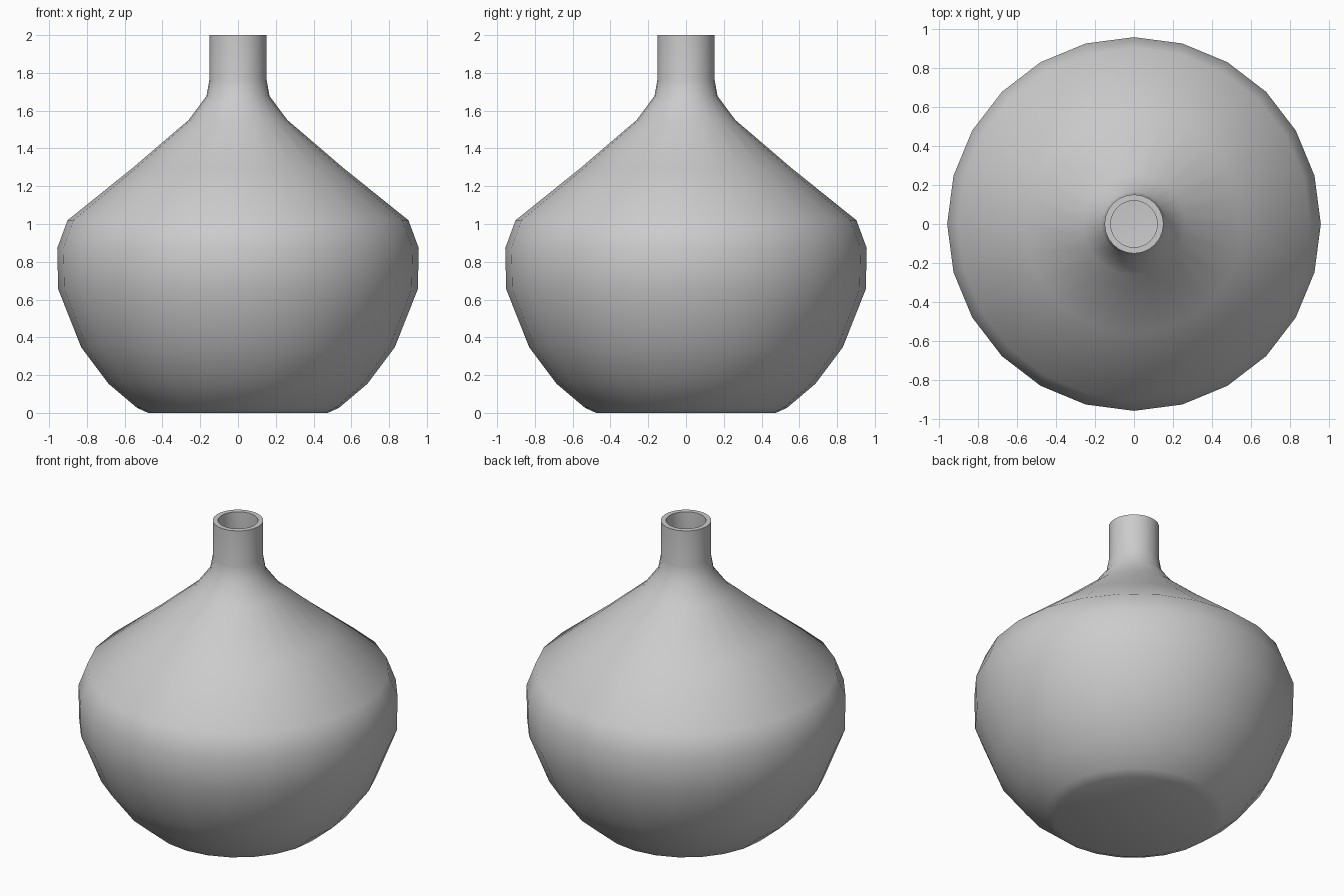
import bpy, bmesh, math

if "Cube" in bpy.data.objects:
    bpy.data.objects.remove(bpy.data.objects["Cube"])

SIDES = 24
WALL = 0.031

# Outer profile from base to rim: (radius, height)
PROFILE = [(0.475, 0.0), (0.535, 0.027), (0.685, 0.154), (0.83, 0.347),
           (0.952, 0.655), (0.957, 0.873), (0.902, 1.02), (0.56, 1.295),
           (0.262, 1.55), (0.167, 1.677), (0.151, 1.766), (0.151, 2.0)]

# Turned outer skin, open at the rim and closed by the base
bm = bmesh.new()
rings = []
for r, z in PROFILE:
    rings.append([bm.verts.new((r * math.cos(2 * math.pi * i / SIDES),
                                r * math.sin(2 * math.pi * i / SIDES), z))
                  for i in range(SIDES)])
for low, high in zip(rings, rings[1:]):
    for i in range(SIDES):
        j = (i + 1) % SIDES
        bm.faces.new((low[i], low[j], high[j], high[i]))
bm.faces.new(list(reversed(rings[0])))

mesh = bpy.data.meshes.new("vase")
bm.to_mesh(mesh)
bm.free()
vase = bpy.data.objects.new("vase", mesh)
bpy.context.collection.objects.link(vase)
bpy.context.view_layer.objects.active = vase
vase.select_set(True)

# Wall thickness, grown inwards
wall = vase.modifiers.new("wall", 'SOLIDIFY')
wall.thickness = WALL
wall.offset = -1
wall.use_even_offset = True
bpy.ops.object.modifier_apply(modifier="wall")

# Smooth body, sharp rim
bpy.ops.object.shade_smooth_by_angle(angle=math.radians(50))

# Plain grey clay
clay = bpy.data.materials.new("grey_clay")
clay.diffuse_color = (0.6, 0.6, 0.6, 1)
clay.use_nodes = True
clay.node_tree.nodes["Principled BSDF"].inputs["Base Color"].default_value = clay.diffuse_color
mesh.materials.append(clay)
